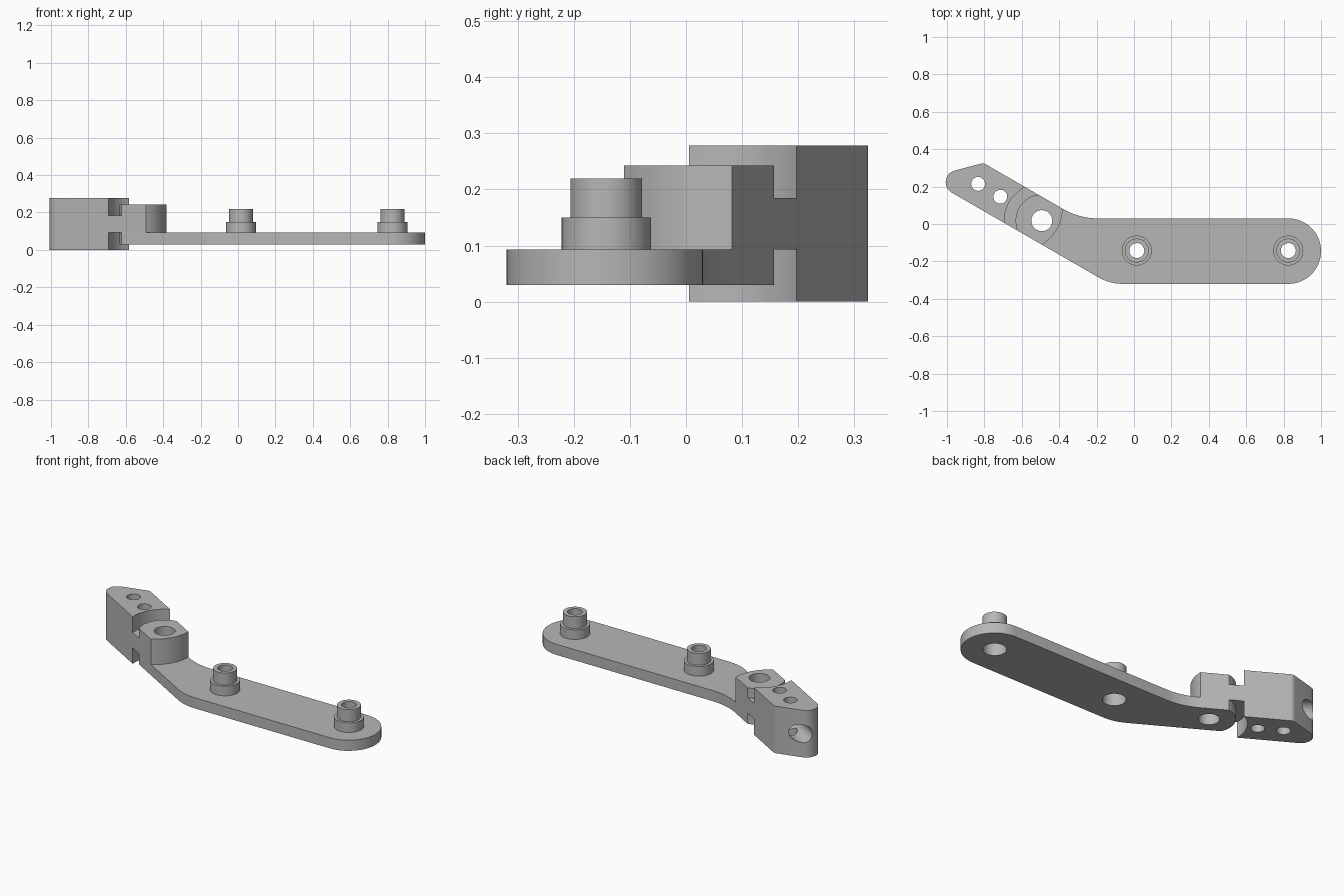
import bpy, bmesh, math
from mathutils import Vector

old = bpy.data.objects.get("Cube")
if old:
    bpy.data.objects.remove(old)

grey = bpy.data.materials.new("plain grey")
grey.use_nodes = True
grey.diffuse_color = (0.47, 0.47, 0.47, 1)
grey.node_tree.nodes["Principled BSDF"].inputs["Base Color"].default_value = (0.47, 0.47, 0.47, 1)

# Angled arm frame: u runs outward along the arm, n across it
PIVOT = Vector((-0.493, 0.018))
U = Vector((-math.cos(math.pi / 6), 0.5))
N = Vector((0.5, math.cos(math.pi / 6)))
W = 0.111          # half width of the arm
parts = []


def at(u, n):
    return PIVOT + U * u + N * n


def arm_arc(radius, centre_u=0.0, sign=1, steps=20):
    """Arc across the arm from n=-W to n=+W."""
    a = math.asin(W / radius)
    return [at(centre_u + sign * radius * math.cos(t), radius * math.sin(t))
            for t in [-a + 2 * a * i / steps for i in range(steps + 1)]]


def fillet(prev, corner, nxt, radius, steps=12):
    """Points rounding the corner between two straight edges."""
    prev, corner, nxt = Vector(prev), Vector(corner), Vector(nxt)
    d1, d2 = (prev - corner).normalized(), (nxt - corner).normalized()
    half = d1.angle(d2) / 2
    centre = corner + (d1 + d2).normalized() * (radius / math.sin(half))
    t = radius / math.tan(half)
    a, b = corner + d1 * t - centre, corner + d2 * t - centre
    total = math.pi - 2 * half
    turn = 1 if a.x * b.y - a.y * b.x > 0 else -1
    start = math.atan2(a.y, a.x)
    return [centre + Vector((math.cos(start + turn * total * i / steps),
                             math.sin(start + turn * total * i / steps))) * radius
            for i in range(steps + 1)]


def finish(name, bm):
    bmesh.ops.recalc_face_normals(bm, faces=bm.faces)
    me = bpy.data.meshes.new(name)
    bm.to_mesh(me)
    bm.free()
    me.materials.append(grey)
    ob = bpy.data.objects.new(name, me)
    bpy.context.scene.collection.objects.link(ob)
    return ob


def prism(name, outline, z0, z1):
    bm = bmesh.new()
    face = bm.faces.new([bm.verts.new((p[0], p[1], z0)) for p in outline])
    ext = bmesh.ops.extrude_face_region(bm, geom=[face], use_keep_orig=True)
    top = [v for v in ext["geom"] if isinstance(v, bmesh.types.BMVert)]
    bmesh.ops.translate(bm, verts=top, vec=(0, 0, z1 - z0))
    ob = finish(name, bm)
    parts.append(ob)
    return ob


def lathe(name, profile, x, y, segments=40):
    """Ring solid from a closed (radius, z) profile."""
    bm = bmesh.new()
    rings = [[bm.verts.new((x + r * math.cos(math.tau * i / segments),
                            y + r * math.sin(math.tau * i / segments), z))
              for i in range(segments)] for r, z in profile]
    for k, ring in enumerate(rings):
        up = rings[(k + 1) % len(rings)]
        for i in range(segments):
            j = (i + 1) % segments
            bm.faces.new((ring[i], ring[j], up[j], up[i]))
    parts.append(finish(name, bm))


def drill(ob, start, end, radius):
    """Cut a round hole from start to end."""
    start, end = Vector(start), Vector(end)
    bm = bmesh.new()
    bmesh.ops.create_cone(bm, cap_ends=True, segments=40, radius1=radius,
                          radius2=radius, depth=(end - start).length)
    cutter = finish("hole_cutter", bm)
    cutter.hide_render = True
    cutter.rotation_mode = 'QUATERNION'
    cutter.rotation_quaternion = Vector((0, 0, 1)).rotation_difference(end - start)
    cutter.location = (start + end) / 2
    mod = ob.modifiers.new("hole", 'BOOLEAN')
    mod.operation, mod.solver, mod.object = 'DIFFERENCE', 'EXACT', cutter
    dg = bpy.context.evaluated_depsgraph_get()
    dg.update()
    result = bpy.data.meshes.new_from_object(ob.evaluated_get(dg))
    ob.modifiers.clear()
    ob.data = result
    bpy.data.objects.remove(cutter)


def drill_vertical(ob, p, radius):
    drill(ob, (p[0], p[1], -0.1), (p[0], p[1], 0.4), radius)


# Base plate: round right end, bent towards the left
END_X, MID_Y, R = 0.825, -0.145, 0.175
bottom, top = MID_Y - R, MID_Y + R


def bend(n, y):
    """Where an arm edge meets a straight plate edge."""
    edge = at(0, n)
    return edge + U * ((y - edge.y) / U.y)


outline = [(END_X + R * math.cos(t), MID_Y + R * math.sin(t))
           for t in [-math.pi / 2 + math.pi * i / 32 for i in range(33)]]
outline += fillet((0.5, top), bend(W, top), at(0.1, W), 0.37)
outline += arm_arc(0.14)[::-1]
outline += fillet(at(0.1, -W), bend(-W, bottom), (0.5, bottom), 0.26)
plate = prism("base_plate", outline, 0.03, 0.093)
drill_vertical(plate, PIVOT, 0.056)

# Raised block with curved ends around the pivot hole
block = prism("pivot_block", arm_arc(0.14) + arm_arc(0.22, 0.126, -1)[::-1], 0.093, 0.243)
drill_vertical(block, PIVOT, 0.056)

# Thin web joining the block to the end clamp
prism("joining_web", arm_arc(0.14) + arm_arc(0.2)[::-1], 0.093, 0.185)

# End clamp: hollow curved inner end, slanted and rounded outer end
shoulder = Vector((-0.808, 0.322))
shoulder = at((shoulder - PIVOT).dot(U), W)
slant = Vector((-math.cos(math.radians(15)), -math.sin(math.radians(15))))
tip = shoulder + slant * (2 * W / -slant.dot(N))
outline = arm_arc(0.2)
outline += fillet(at(0.2, W), shoulder, tip, 0.03, 6)
outline += fillet(shoulder, tip, at(0.2, -W), 0.064, 16)
clamp = prism("end_clamp", outline, 0.0, 0.278)
for u in (0.256, 0.393):
    drill_vertical(clamp, at(u, 0), 0.037)
a, b = at(0.22, 0), at(0.8, 0)
drill(clamp, (a.x, a.y, 0.139), (b.x, b.y, 0.139), 0.053)

# Two stepped hollow bosses on the plate
for name, x in (("inner_boss", 0.015), ("outer_boss", END_X)):
    drill_vertical(plate, (x, MID_Y + 0.003), 0.062)
    lathe(name, [(0.062, 0.093), (0.08, 0.093), (0.08, 0.15), (0.064, 0.15), (0.064, 0.22),
                 (0.04, 0.22), (0.04, 0.125), (0.062, 0.125)], x, MID_Y + 0.003)

# Smooth the curved walls, keep the edges crisp
for ob in bpy.context.view_layer.objects:
    ob.select_set(ob in parts)
bpy.context.view_layer.objects.active = parts[0]
bpy.ops.object.shade_smooth_by_angle(angle=math.radians(30))
